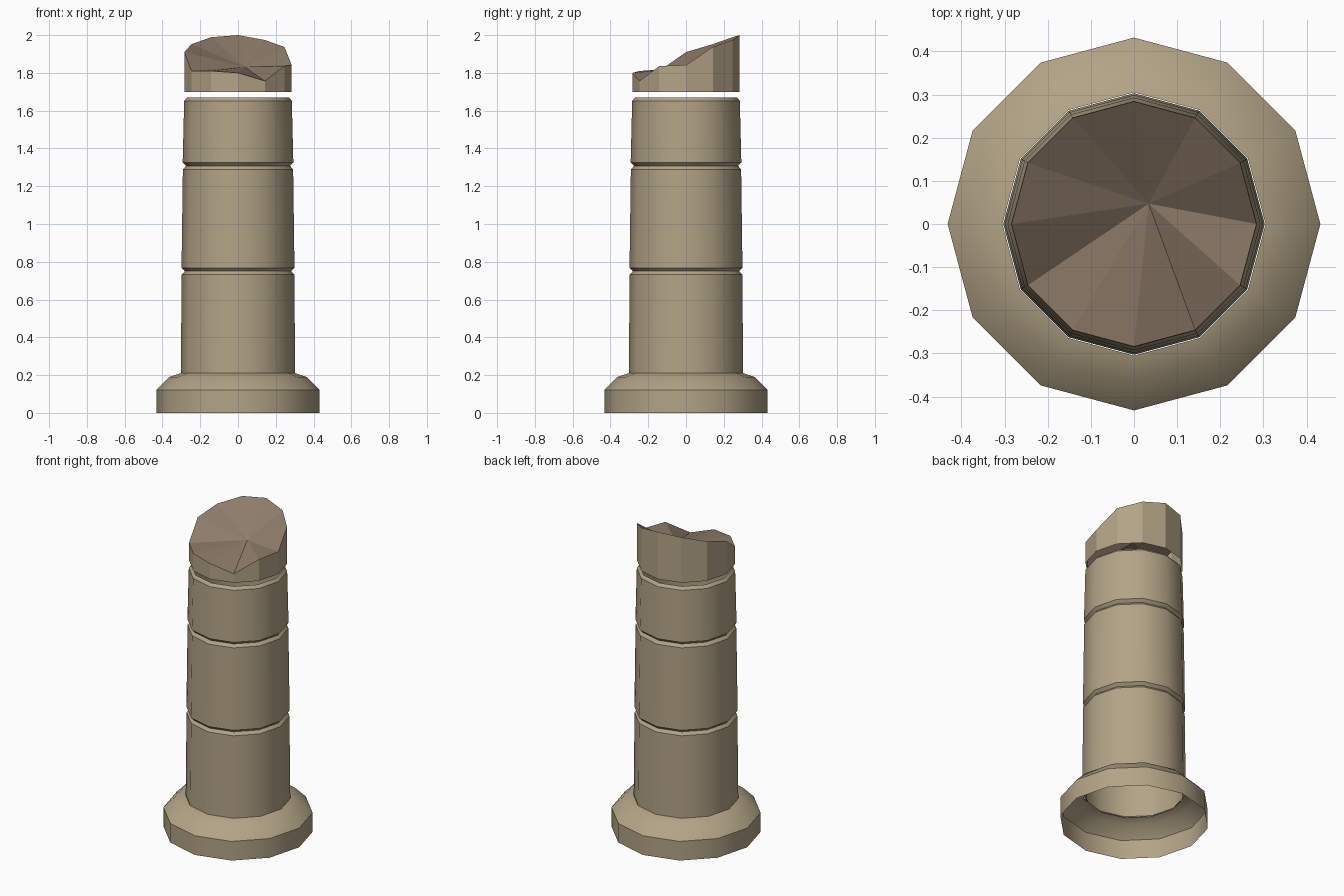
import bpy, bmesh
from math import cos, sin, radians

if "Cube" in bpy.data.objects:
    bpy.data.objects.remove(bpy.data.objects["Cube"])

SIDES = 12


def material(name, color):
    m = bpy.data.materials.new(name)
    m.diffuse_color = (*color, 1)
    m.use_nodes = True
    m.node_tree.nodes["Principled BSDF"].inputs["Base Color"].default_value = m.diffuse_color
    return m


STONE = material("stone", (0.45, 0.37, 0.24))
FRACTURE = material("fracture", (0.27, 0.20, 0.14))


def make_object(name, bm, mats):
    bmesh.ops.recalc_face_normals(bm, faces=bm.faces[:])
    mesh = bpy.data.meshes.new(name)
    bm.to_mesh(mesh)
    bm.free()
    ob = bpy.data.objects.new(name, mesh)
    bpy.context.collection.objects.link(ob)
    for m in mats:
        mesh.materials.append(m)
    return ob


def ring(bm, r, heights):
    return [bm.verts.new((r * cos(radians(30 * i)), r * sin(radians(30 * i)), z))
            for i, z in enumerate(heights)]


def bridge(bm, a, b):
    for i in range(SIDES):
        j = (i + 1) % SIDES
        bm.faces.new((a[i], a[j], b[j], b[i]))


def lathe(name, profile):
    bm = bmesh.new()
    rings = [ring(bm, r, [z] * SIDES) for r, z in profile]
    for a, b in zip(rings, rings[1:]):
        bridge(bm, a, b)
    ob = make_object(name, bm, [STONE])
    # Smooth around the shaft, crisp at the chamfers
    bpy.ops.object.select_all(action='DESELECT')
    ob.select_set(True)
    bpy.context.view_layer.objects.active = ob
    bpy.ops.object.shade_smooth_by_angle(angle=radians(31))
    return ob


# Plinth, open underneath
lathe("plinth", [(0.432, 0), (0.432, 0.122), (0.365, 0.19), (0.305, 0.21)])

# Stacked, slightly tapering drums with chamfered ends
drums = [("lower_drum", 0.19, 0.75, 0.303, 0.298),
         ("middle_drum", 0.75, 1.307, 0.299, 0.292),
         ("upper_drum", 1.307, 1.67, 0.293, 0.285)]
for name, z0, z1, r0, r1 in drums:
    lathe(name, [(r0 - 0.018, z0), (r0, z0 + 0.018),
                 (r1, z1 - 0.018), (r1 - 0.016, z1)])

# Broken top: faceted wall with jagged rim and a fractured fan surface
rim_z = [1.842, 1.937, 1.974, 2.0, 1.989, 1.952,
         1.91, 1.81, 1.81, 1.80, 1.757, 1.836]
bm = bmesh.new()
low = ring(bm, 0.284, [1.70] * SIDES)
rim = ring(bm, 0.284, rim_z)
bridge(bm, low, rim)
hub = bm.verts.new((0.034, 0.047, 1.832))
for i in range(SIDES):
    f = bm.faces.new((rim[i], rim[(i + 1) % SIDES], hub))
    f.material_index = 1
make_object("broken_top", bm, [STONE, FRACTURE])
